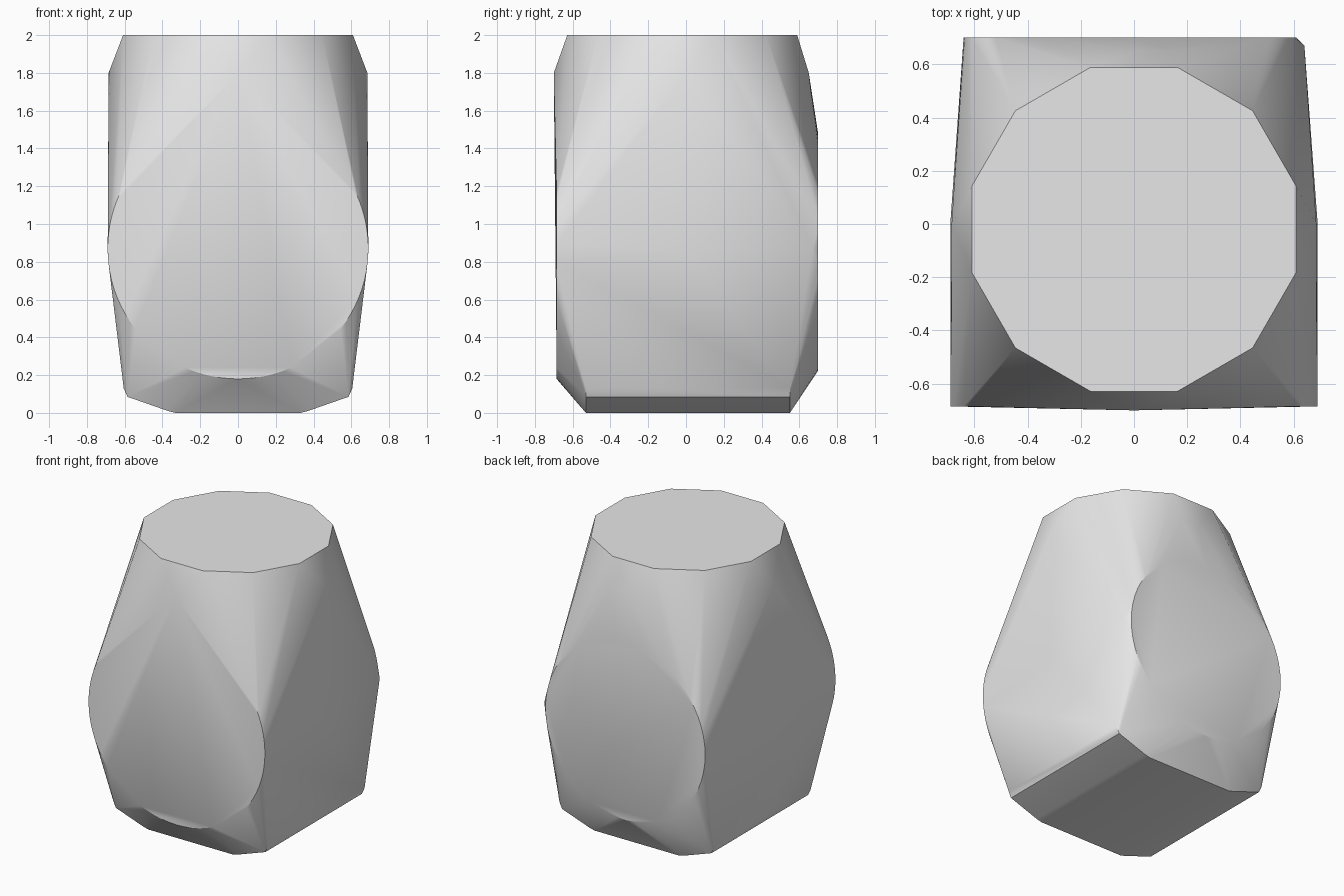
import bpy
import bmesh
from math import sin, cos, radians

cube = bpy.data.objects.get("Cube")
if cube:
    bpy.data.objects.remove(cube, do_unlink=True)

grey = bpy.data.materials.new("light_grey")
grey.use_nodes = True
colour = (0.8, 0.8, 0.8, 1)
grey.diffuse_color = colour
grey.node_tree.nodes["Principled BSDF"].inputs["Base Color"].default_value = colour


def upright_disc(x, y, z, radius, angles):
    """Points of a disc facing along y, angles measured from its lowest point."""
    return [(x + radius * sin(radians(a)), y, z - radius * cos(radians(a))) for a in angles]


points = []

# Twelve-sided flat top
for i in range(12):
    a = radians(15 + 30 * i)
    points.append((0.63 * cos(a), -0.02 + 0.63 * sin(a), 2))

# Front panel: round below, with clipped lower corners, rising to a point
lower = list(range(-24, 25, 4))
flank = list(range(52, 118, 4))
points += upright_disc(0, -0.685, 0.87, 0.69, lower + flank + [-a for a in flank])
points.append((0, -0.70, 1.8))

# Back panel: full disc with a short ridge above it
points += upright_disc(-0.015, 0.70, 0.85, 0.625, range(0, 360, 6))
points += [(0, 0.65, 1.8), (0.15, 0.65, 1.8), (0.64, 0.67, 0.87)]

# Sides and the narrow foot
for s in (-1, 1):
    points += [(s * 0.685, 0, 1.8), (s * 0.69, 0, 0.85)]
    for y in (-0.53, 0.55):
        for x, z in ((0.605, 0.13), (0.585, 0.085), (0.37, 0.01), (0.33, 0)):
            points.append((s * x, y, z))

# Wrap the sections in one convex skin
bm = bmesh.new()
for p in points:
    bm.verts.new(p)
bmesh.ops.convex_hull(bm, input=bm.verts[:], use_existing_faces=False)
loose = [v for v in bm.verts if not v.link_faces]
bmesh.ops.delete(bm, geom=loose, context="VERTS")
bmesh.ops.dissolve_limit(bm, angle_limit=radians(0.3), verts=bm.verts[:], edges=bm.edges[:])
bmesh.ops.recalc_face_normals(bm, faces=bm.faces[:])

mesh = bpy.data.meshes.new("faceted_body")
bm.to_mesh(mesh)
bm.free()
mesh.materials.append(grey)
body = bpy.data.objects.new("faceted_body", mesh)
bpy.context.collection.objects.link(body)

# Smooth the shallow folds, keep the crisp rims
bpy.ops.object.select_all(action="DESELECT")
body.select_set(True)
bpy.context.view_layer.objects.active = body
bpy.ops.object.shade_smooth_by_angle(angle=radians(30))
